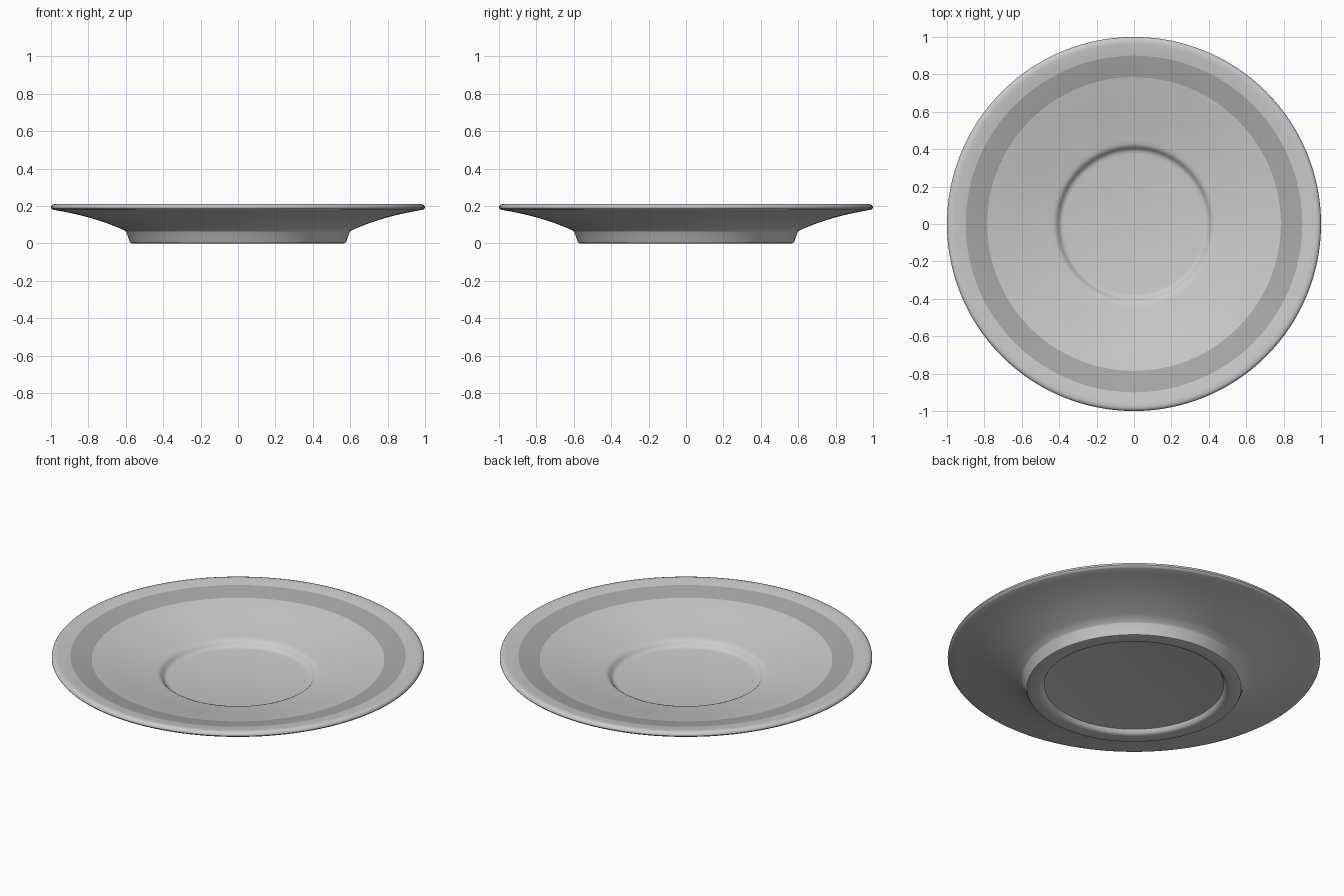
import bpy, math

if "Cube" in bpy.data.objects:
    bpy.data.objects.remove(bpy.data.objects["Cube"])

SEG = 128


def grey(name, v):
    m = bpy.data.materials.new(name)
    m.diffuse_color = (v, v, v, 1)
    m.use_nodes = True
    m.node_tree.nodes["Principled BSDF"].inputs["Base Color"].default_value = m.diffuse_color
    return m


def lathe(name, profile, closed_ends, material=None):
    """Revolve an (r, z) profile around z; cap first and last ring if asked."""
    n = len(profile)
    verts = [(r * math.cos(2 * math.pi * s / SEG), r * math.sin(2 * math.pi * s / SEG), z)
             for r, z in profile for s in range(SEG)]
    faces = [(i * SEG + s, i * SEG + (s + 1) % SEG, (i + 1) * SEG + (s + 1) % SEG, (i + 1) * SEG + s)
             for i in range(n - 1) for s in range(SEG)]
    if closed_ends:
        faces.append(tuple(reversed(range(SEG))))
        faces.append(tuple((n - 1) * SEG + s for s in range(SEG)))
    me = bpy.data.meshes.new(name)
    me.from_pydata(verts, [], faces)
    ob = bpy.data.objects.new(name, me)
    bpy.context.collection.objects.link(ob)
    if material:
        me.materials.append(material)
    bpy.ops.object.select_all(action='DESELECT')
    ob.select_set(True)
    bpy.context.view_layer.objects.active = ob
    bpy.ops.object.shade_smooth_by_angle(angle=math.radians(35))
    return ob


# Saucer section: recess, foot ring, underside, rim, upper face, cup well
profile = [
    (0.47, 0.03), (0.482, 0.027), (0.492, 0.008), (0.503, 0.002), (0.515, 0.0),
    (0.565, 0.0), (0.575, 0.003), (0.58, 0.012), (0.597, 0.06), (0.602, 0.067),
    (0.65, 0.088), (0.7, 0.107), (0.75, 0.124), (0.8, 0.139), (0.85, 0.152),
    (0.9, 0.163), (0.95, 0.173), (0.985, 0.179), (0.995, 0.183), (1.0, 0.19),
    (0.998, 0.199), (0.992, 0.206), (0.98, 0.21), (0.96, 0.2085),
    (0.9, 0.199), (0.84, 0.188), (0.785, 0.177),
    (0.72, 0.163), (0.65, 0.147), (0.58, 0.131), (0.51, 0.116), (0.45, 0.105),
    (0.43, 0.101), (0.418, 0.096), (0.408, 0.086), (0.4, 0.075), (0.39, 0.068),
    (0.375, 0.065),
]
saucer = lathe("saucer", profile, True)

# Painted band: dark faces between the two radii on the upper face
saucer.data.materials.append(grey("body_grey", 0.8))
saucer.data.materials.append(grey("band_grey", 0.4))
first = profile.index((0.9, 0.199))
for p in saucer.data.polygons:
    if first <= p.index // SEG < first + 2:
        p.material_index = 1
